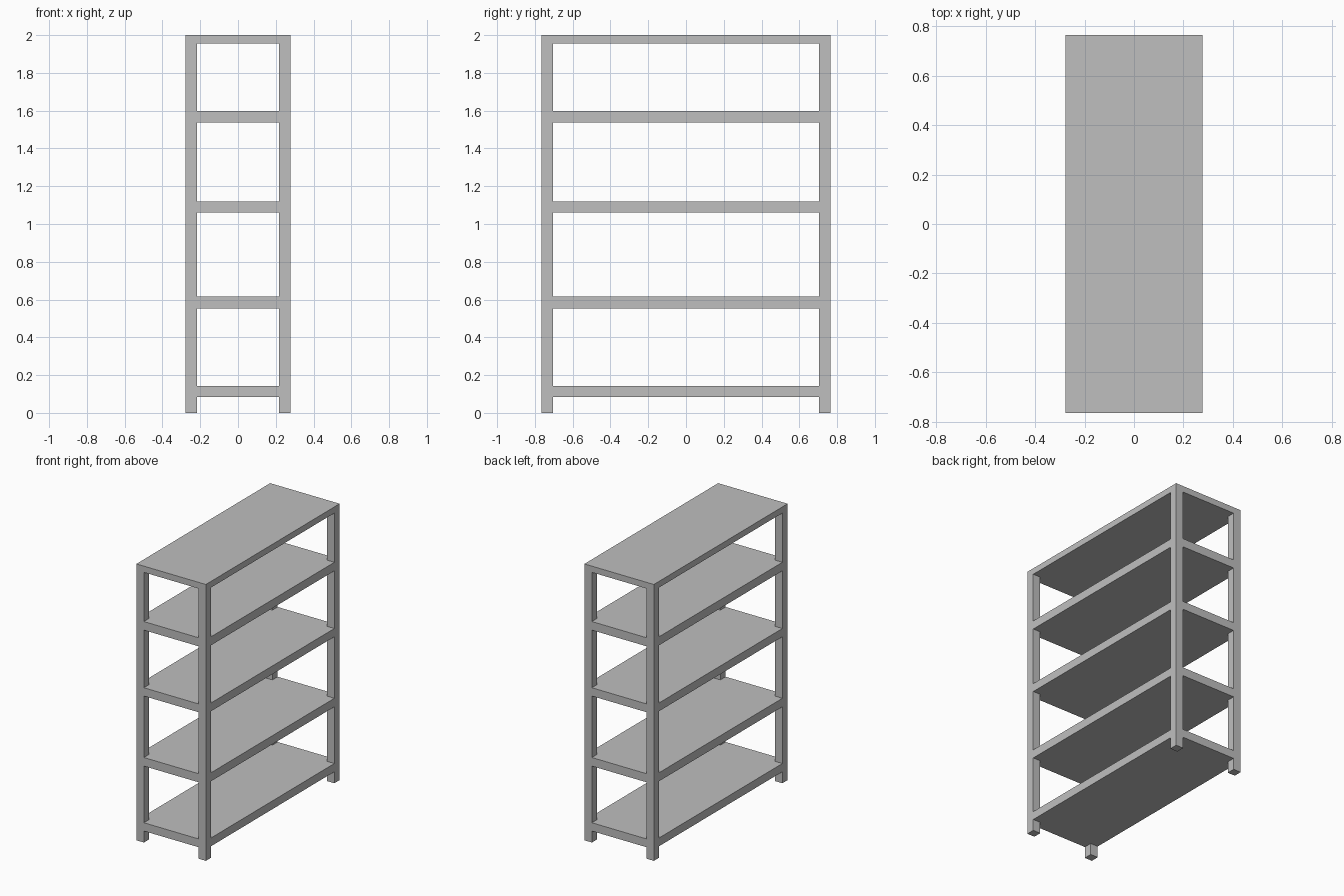
import bpy
import bmesh

cube = bpy.data.objects.get("Cube")
if cube:
    bpy.data.objects.remove(cube, do_unlink=True)

HALF_X, HALF_Y, HEIGHT = 0.278, 0.765, 2.0
POST = 0.06
SHELVES = [(0.083, 0.143), (0.553, 0.615), (1.06, 1.12), (1.537, 1.599), (1.955, HEIGHT)]

grey = bpy.data.materials.new("plain grey")
grey.use_nodes = True
colour = (0.52, 0.52, 0.52, 1)
grey.diffuse_color = colour
grey.node_tree.nodes["Principled BSDF"].inputs["Base Color"].default_value = colour


def extrude_outline(name, outline, bottom, top):
    """Make a solid from a flat outline between two heights."""
    bm = bmesh.new()
    face = bm.faces.new([bm.verts.new((x, y, bottom)) for x, y in outline])
    result = bmesh.ops.extrude_face_region(bm, geom=[face], use_keep_orig=True)
    moved = [v for v in result["geom"] if isinstance(v, bmesh.types.BMVert)]
    bmesh.ops.translate(bm, verts=moved, vec=(0, 0, top - bottom))
    bmesh.ops.recalc_face_normals(bm, faces=bm.faces)
    mesh = bpy.data.meshes.new(name)
    bm.to_mesh(mesh)
    bm.free()
    mesh.materials.append(grey)
    obj = bpy.data.objects.new(name, mesh)
    bpy.context.collection.objects.link(obj)


# Square corner posts
ix, iy = HALF_X - POST, HALF_Y - POST
for side, sx in (("left", 1), ("right", -1)):
    for end, sy in (("front", -1), ("back", 1)):
        corners = [(ix, iy), (HALF_X, iy), (HALF_X, HALF_Y), (ix, HALF_Y)]
        extrude_outline(f"{end}_{side}_post", [(sx * x, sy * y) for x, y in corners], 0, HEIGHT)

# Shelf boards, notched at the corners to fit flush around the posts
quarter = [(HALF_X, iy), (ix, iy), (ix, HALF_Y)]
notched = []
for sx, sy in ((1, 1), (-1, 1), (-1, -1), (1, -1)):
    step = 1 if sx * sy > 0 else -1
    notched += [(sx * x, sy * y) for x, y in quarter[::step]]
for number, (bottom, top) in enumerate(SHELVES, 1):
    extrude_outline(f"shelf_{number}", notched, bottom, top)
